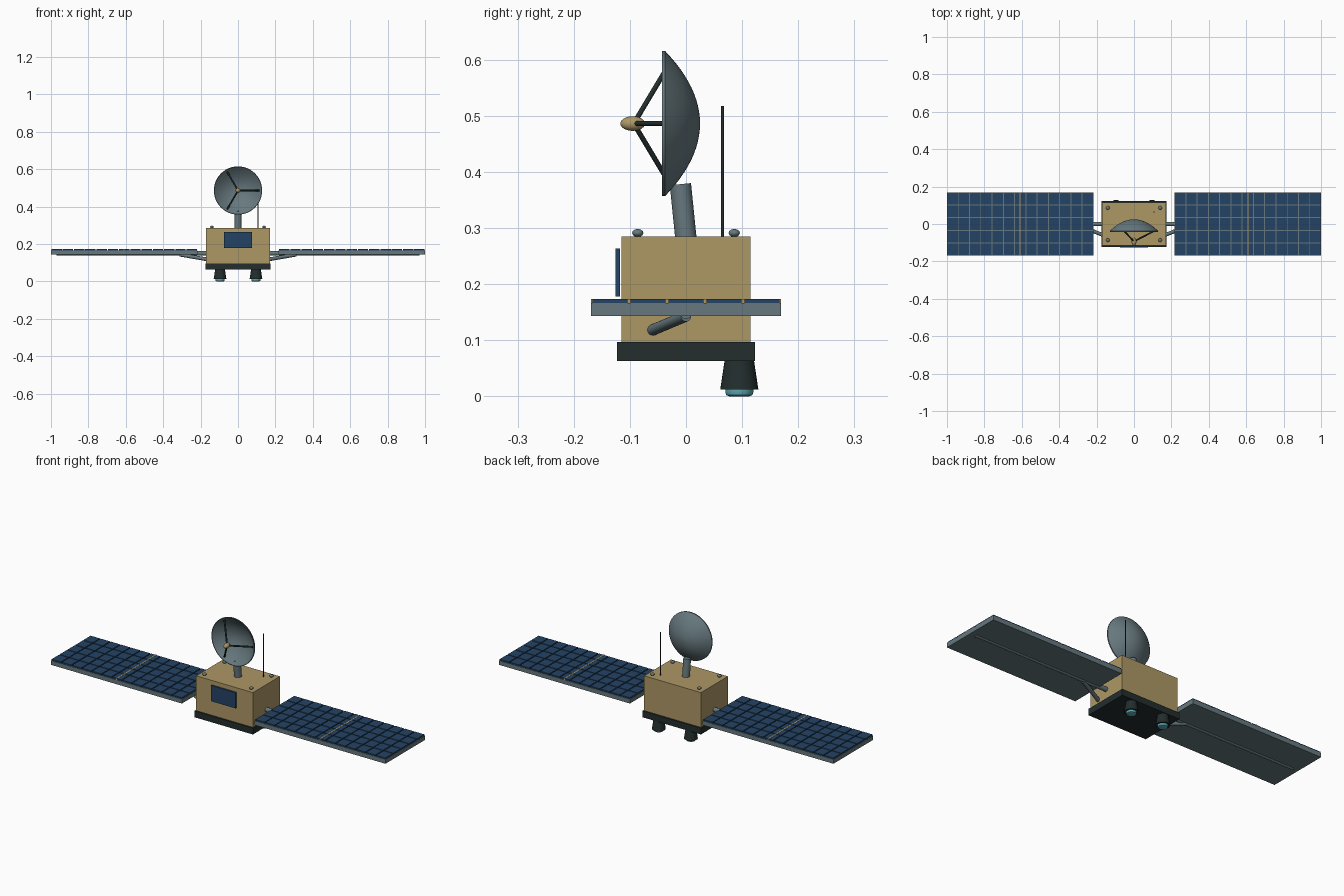
import bpy, bmesh, math
from mathutils import Vector, Matrix

cube = bpy.data.objects.get("Cube")
if cube:
    bpy.data.objects.remove(cube, do_unlink=True)


def material(name, rgb):
    m = bpy.data.materials.new(name)
    m.use_nodes = True
    m.diffuse_color = (*rgb, 1)
    bsdf = next(n for n in m.node_tree.nodes if n.type == 'BSDF_PRINCIPLED')
    bsdf.inputs["Base Color"].default_value = (*rgb, 1)
    return m


GOLD = material("gold foil", (0.42, 0.31, 0.13))
GREY = material("blue grey metal", (0.135, 0.19, 0.21))
DARK = material("charcoal", (0.017, 0.027, 0.027))
BLUE = material("solar blue", (0.017, 0.055, 0.125))
CYAN = material("cyan glow", (0.12, 0.42, 0.48))


def finish(name, bm, mat, smooth=False):
    bmesh.ops.recalc_face_normals(bm, faces=bm.faces)
    mesh = bpy.data.meshes.new(name)
    bm.to_mesh(mesh)
    bm.free()
    mesh.materials.append(mat)
    obj = bpy.data.objects.new(name, mesh)
    bpy.context.collection.objects.link(obj)
    if smooth:
        bpy.ops.object.select_all(action='DESELECT')
        obj.select_set(True)
        bpy.context.view_layer.objects.active = obj
        bpy.ops.object.shade_smooth_by_angle(angle=math.radians(35))
    return obj


def add_box(bm, lo, hi):
    lo, hi = Vector(lo), Vector(hi)
    bmesh.ops.create_cube(bm, size=1, matrix=Matrix.Translation((lo + hi) / 2)
                          @ Matrix.Diagonal((*(hi - lo), 1)))


def box(name, lo, hi, mat):
    bm = bmesh.new()
    add_box(bm, lo, hi)
    return finish(name, bm, mat)


def rod(name, a, b, radius, mat, sides=20):
    a, b = Vector(a), Vector(b)
    turn = (b - a).to_track_quat('Z', 'Y').to_matrix().to_4x4()
    bm = bmesh.new()
    bmesh.ops.create_cone(bm, cap_ends=True, segments=sides, radius1=radius, radius2=radius,
                          depth=(b - a).length, matrix=Matrix.Translation((a + b) / 2) @ turn)
    return finish(name, bm, mat, True)


def lathe(name, profile, mat, place, sides=48):
    """Turn (radius, height) points about the local z axis."""
    bm = bmesh.new()
    verts = [bm.verts.new((r, 0, h)) for r, h in profile]
    edges = [bm.edges.new(pair) for pair in zip(verts, verts[1:])]
    bmesh.ops.spin(bm, geom=verts + edges, axis=(0, 0, 1), cent=(0, 0, 0),
                   angle=math.tau, steps=sides, use_duplicate=False)
    bmesh.ops.remove_doubles(bm, verts=bm.verts, dist=0.00005)
    bm.transform(place)
    return finish(name, bm, mat, True)


def ellipsoid(name, centre, radii, mat):
    bm = bmesh.new()
    bmesh.ops.create_uvsphere(bm, u_segments=24, v_segments=14, radius=1,
                              matrix=Matrix.Translation(centre) @ Matrix.Diagonal((*radii, 1)))
    return finish(name, bm, mat, True)


# Body, base plate and front window
box("body", (-0.17, -0.115, 0.095), (0.17, 0.115, 0.285), GOLD)
box("base_plate", (-0.175, -0.123, 0.063), (0.175, 0.123, 0.097), DARK)
box("front_window", (-0.074, -0.126, 0.178), (0.074, -0.118, 0.263), BLUE)

# Rounded studs on the roof corners
for x in (-0.14, 0.14):
    for y in (-0.086, 0.086):
        ellipsoid("roof_stud", (x, y, 0.291), (0.01, 0.01, 0.007), GREY)

# Thrusters with glowing nozzles
for x in (-0.096, 0.096):
    spot = Matrix.Translation((x, 0.095, 0))
    lathe("thruster", [(0, 0.065), (0.026, 0.065), (0.034, 0.012), (0, 0.012)], DARK, spot, 32)
    lathe("thruster_glow", [(0, 0.014), (0.025, 0.014), (0.025, 0.007), (0.023, 0.002),
                            (0.018, 0), (0, 0)], CYAN, spot, 32)

# Solar wings
COLS, ROWS, GAP = 13, 5, 0.005
X0, X1, HALF = 0.217, 1.0, 0.169
dx, dy = (X1 - X0) / COLS, 2 * HALF / ROWS
for side, s in (("right", -1), ("left", 1)):
    def span(name, x0, x1, y0, y1, z0, z1, mat):
        box(name, (min(s * x0, s * x1), y0, z0), (max(s * x0, s * x1), y1, z1), mat)

    span(side + "_wing_panel", X0, X1, -HALF, HALF, 0.143, 0.166, GREY)
    cells = bmesh.new()
    for i in range(COLS):
        for j in range(ROWS):
            cx, cy = s * (X0 + (i + 0.5) * dx), -HALF + (j + 0.5) * dy
            hx, hy = (dx - GAP) / 2, (dy - GAP) / 2
            add_box(cells, (cx - hx, cy - hy, 0.165), (cx + hx, cy + hy, 0.173))
    finish(side + "_solar_cells", cells, BLUE)
    mid = (X0 + X1) / 2
    span(side + "_gold_strip", mid - 0.003, mid + 0.003, -HALF, HALF, 0.165, 0.1735, GOLD)
    rod(side + "_wing_boom", (s * 0.16, 0, 0.15), (s * 0.97, 0, 0.15), 0.012, GREY)
    rod(side + "_wing_brace", (s * 0.16, -0.062, 0.117), (s * 0.31, 0, 0.143), 0.01, GREY)

# Dish: a thin parabolic shell facing forward on a leaning mast
rod("dish_mast", (0, 0.001, 0.27), (0, -0.01, 0.378), 0.019, GREY, 32)
R, DEPTH, SHELL, STEPS = 0.129, 0.062, 0.005, 12
radii = [R * k / STEPS for k in range(STEPS + 1)]
inner = [(r * 0.98, 0.025 - SHELL - DEPTH * (r / R) ** 2) for r in radii]
outer = [(r, 0.025 - DEPTH * (r / R) ** 2) for r in reversed(radii)]
rim = [(R * 0.98, -0.043), (R, -0.043)]
CENTRE = Vector((0, 0, 0.486))
lathe("dish", inner + rim + outer, GREY,
      Matrix.Translation(CENTRE) @ Matrix.Rotation(-math.pi / 2, 4, 'X'))

# Feed horn held by three struts
ellipsoid("dish_feed", CENTRE + Vector((0, -0.095, 0)), (0.013, 0.022, 0.013), GOLD)
for k in range(3):
    a = k * math.tau / 3
    out = Vector((math.cos(a), 0, math.sin(a)))
    rod("feed_strut", CENTRE + out * 0.006 + Vector((0, -0.09, 0)),
        CENTRE + out * 0.114 + Vector((0, -0.034, 0)), 0.0045, DARK, 12)

# Whip antenna
rod("whip_antenna", (0.107, 0.065, 0.28), (0.107, 0.065, 0.517), 0.003, DARK, 12)
